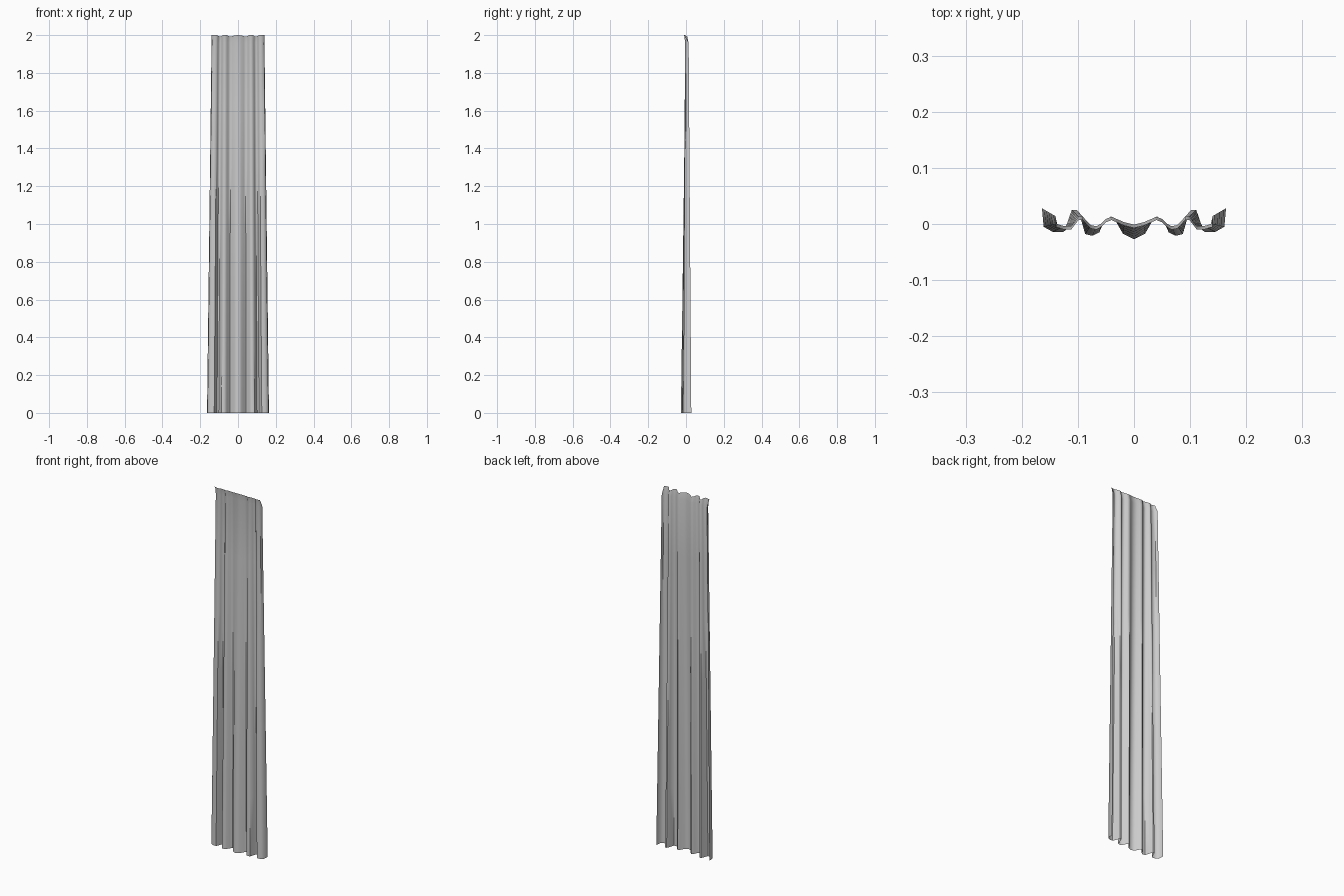
import bpy, bmesh, math

if "Cube" in bpy.data.objects:
    bpy.data.objects.remove(bpy.data.objects["Cube"])

# half cross-sections of the pleats (x, y), centre to right edge
HEM = [(0, -.027), (.02, -.017), (.033, .006), (.042, .013), (.054, .002),
       (.062, -.015), (.074, -.021), (.087, -.018), (.095, .010), (.102, .025),
       (.111, .025), (.119, .002), (.126, -.014), (.145, -.014), (.161, -.005), (.164, .028)]
TOP = [(0, -.001), (.017, .003), (.031, .009), (.040, .013), (.050, .009),
       (.058, .001), (.067, -.004), (.077, -.002), (.085, .006), (.091, .013),
       (.099, .013), (.106, .004), (.112, -.004), (.124, -.004), (.137, .000), (.140, .014)]


def mirrored(half):
    return [(-x, y) for x, y in reversed(half[1:])] + half


def row(t, z, dy=0.0, scallop=0.0):
    pts = []
    for (x0, y0), (x1, y1) in zip(mirrored(HEM), mirrored(TOP)):
        y = y0 + (y1 - y0) * t
        pts.append((x0 + (x1 - x0) * t, y + dy, z - scallop * max(0, y) / .013))
    return pts


# pleated curtain: rows lofted from hem to heading
rows = [row(i / 6, 1.96 * i / 6) for i in range(7)]
# heading tips slightly forward at the very top
rows.append(row(1, 2.0, dy=-.006, scallop=.008))

bm = bmesh.new()
grid = [[bm.verts.new(p) for p in r] for r in rows]
for lo, hi in zip(grid, grid[1:]):
    for i in range(len(lo) - 1):
        bm.faces.new((lo[i], lo[i + 1], hi[i + 1], hi[i]))

# pull the top outer corners forward
for end in (0, -1):
    grid[-1][end].co.y = -.006
    grid[-1][end].co.z = 2.0
for f in bm.faces:
    f.smooth = True
mesh = bpy.data.meshes.new("curtain")
bm.to_mesh(mesh)
bm.free()
curtain = bpy.data.objects.new("curtain", mesh)
bpy.context.collection.objects.link(curtain)
bpy.context.view_layer.objects.active = curtain
curtain.select_set(True)
bpy.ops.object.shade_smooth_by_angle(angle=math.radians(60))
